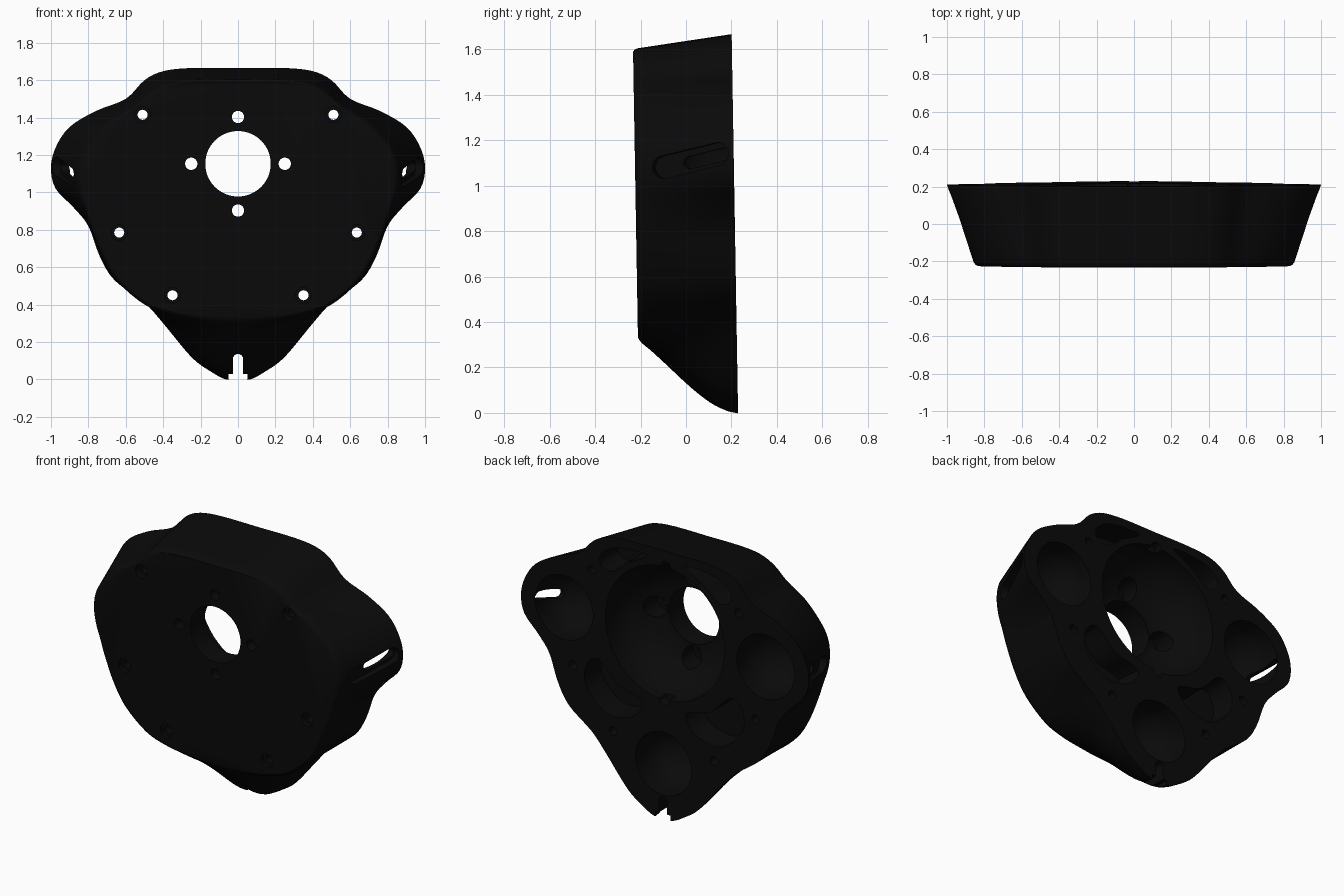
import bpy, bmesh, math
from mathutils import Matrix, Vector

cube = bpy.data.objects.get("Cube")
if cube:
    bpy.data.objects.remove(cube, do_unlink=True)

mat = bpy.data.materials.new("matte_black")
mat.use_nodes = True
BLACK = (0.003, 0.003, 0.003, 1)
mat.diffuse_color = BLACK
bsdf = next(n for n in mat.node_tree.nodes if n.type == 'BSDF_PRINCIPLED')
bsdf.inputs["Base Color"].default_value = BLACK


def loft(name, rings, matrix=None):
    """Closed solid through rings of equal point count."""
    bm = bmesh.new()
    loops = [[bm.verts.new(p) for p in ring] for ring in rings]
    n = len(loops[0])
    for a, b in zip(loops, loops[1:]):
        for i in range(n):
            j = (i + 1) % n
            bm.faces.new((a[i], a[j], b[j], b[i]))
    bm.faces.new(loops[0])
    bm.faces.new(loops[-1])
    bmesh.ops.recalc_face_normals(bm, faces=bm.faces)
    if matrix:
        bm.transform(matrix)
    mesh = bpy.data.meshes.new(name)
    bm.to_mesh(mesh)
    bm.free()
    ob = bpy.data.objects.new(name, mesh)
    bpy.context.collection.objects.link(ob)
    return ob


def smooth(points, closed=False, steps=4):
    """Catmull-Rom curve through 2D points."""
    pts = [Vector(p) for p in points]
    n = len(pts)
    out = []
    for i in range(n if closed else n - 1):
        q = [pts[(i + k) % n if closed else min(max(i + k, 0), n - 1)] for k in (-1, 0, 1, 2)]
        for s in range(steps):
            t = s / steps
            out.append(0.5 * (2 * q[1] + (q[2] - q[0]) * t
                              + (2 * q[0] - 5 * q[1] + 4 * q[2] - q[3]) * t * t
                              + (3 * q[1] - q[0] - 3 * q[2] + q[3]) * t ** 3))
    return out if closed else out + [pts[-1]]


def mirrored(half):
    pts = smooth(half)
    return pts + [Vector((-p.x, p.y)) for p in pts[-2:0:-1]]


# Housing: rear and front outlines, right half, top to bottom
rear = mirrored([(0, 1.665), (.25, 1.665), (.4, 1.648), (.5, 1.6), (.6, 1.5), (.76, 1.435),
                 (.9, 1.35), (.975, 1.24), (1, 1.13), (.975, 1.02), (.88, .92), (.8, .82),
                 (.74, .66), (.66, .53), (.5, .41), (.4, .3), (.25, .12), (.15, .045),
                 (.065, 0), (0, 0)])
front = mirrored([(0, 1.6), (.22, 1.6), (.36, 1.585), (.46, 1.54), (.55, 1.465), (.67, 1.39),
                  (.77, 1.29), (.83, 1.2), (.85, 1.1), (.84, 1), (.81, .9), (.78, .8),
                  (.72, .65), (.64, .52), (.5, .4), (.36, .35), (.2, .328), (.1, .32),
                  (.05, .32), (0, .32)])
Y_FRONT, Y_REAR = -.22, .215


def shell_ring(t, inset=0.0):
    ring = []
    for f, r in zip(front, rear):
        low = min(1, max(0, (.5 - r.y) / .3))          # lower lobe flares in a curve
        k = t + low * .9 * t * (1 - t) * t
        p = f.lerp(r, k)
        p = Vector((p.x * (1 - inset), .96 + (p.y - .96) * (1 - inset)))
        y = Y_FRONT + (Y_REAR - Y_FRONT) * t - .017 * (p.y - .83)
        ring.append((p.x, y, p.y))
    return ring


body = loft("housing", [shell_ring(0, .02), shell_ring(.015, .007)]
            + [shell_ring(.04 + .96 * i / 10) for i in range(11)])
body.data.materials.append(mat)

cutters = []


def lathe(name, x, z, profile, sides=48):
    """Round cutter about the y axis; profile holds (radius, y)."""
    rings = [[(x + r * math.cos(2 * math.pi * i / sides), y, z + r * math.sin(2 * math.pi * i / sides))
              for i in range(sides)] for r, y in profile]
    cutters.append(loft(name, rings))


def prism(name, pts, y0, y1, matrix=None, taper=1.0):
    c = sum((Vector(p) for p in pts), Vector((0, 0))) / len(pts)
    small = [c + (Vector(p) - c) * taper for p in pts]
    cutters.append(loft(name, [[(p[0], y0, p[1]) for p in small],
                               [(p[0], y1, p[1]) for p in pts]], matrix))


def capsule(length, width, n=10):
    r, h = width / 2, length / 2 - width / 2
    arc = [math.pi * i / n - math.pi / 2 for i in range(n + 1)]
    right = [(h + r * math.cos(a), r * math.sin(a)) for a in arc]
    return right + [(-x, -y) for x, y in right]


def box(x0, x1, z0, z1):
    return [(x0, z0), (x1, z0), (x1, z1), (x0, z1)]


def cup(name, x, z, r, y):
    arc = [math.radians(a) for a in range(4, 91, 6)] + [math.pi / 2]
    lathe(name, x, z, [(r * math.sin(a), y - r * math.cos(a)) for a in arc] + [(r, .4)])


OUT = .4
CZ = 1.153

# Central bowl with flat floor, bore and rim grooves
bowl = smooth([(.2, -.08), (.28, -.05), (.34, 0), (.387, .07), (.41, .15), (.415, .26)])
lathe("bowl_cut", 0, CZ, [(p.x, p.y) for p in bowl] + [(.415, OUT)], 64)
lathe("bore_cut", 0, CZ, [(.175, -OUT), (.175, OUT)], 64)
for s in (-1, 1):
    lathe("rim_groove_cut", 0, CZ + s * .415, [(.035, .15), (.035, OUT)], 20)

# Bolt holes with recessed seats around the bore
for i in range(4):
    a = i * math.pi / 2
    x, z = .25 * math.cos(a), CZ + .25 * math.sin(a)
    lathe("bolt_hole_cut", x, z, [(.033, -OUT), (.033, OUT)], 24)
    lathe("bolt_seat_cut", x, z, [(.065, -.165), (.065, .1)], 24)

# Lower cup with an open split at the tip
cup("lower_cup_cut", 0, .34, .195, .14)
slot = [(.028 * math.cos(math.pi * i / 8), .108 + .028 * math.sin(math.pi * i / 8)) for i in range(9)]
prism("tip_slot_cut", slot + [(-.028, -.2), (.028, -.2)], -.1, OUT)
prism("tip_notch_cut", box(-.052, .052, -.2, .03), -.1, OUT)

for s in (-1, 1):
    # Side cups, outer slot recesses and the slots through their walls
    cup("side_cup_cut", s * .7, 1.13, .2, .14)
    turn = (Matrix.Rotation(math.radians(-19 * s), 4, 'Z') @ Matrix.Rotation(math.radians(13), 4, 'X')
            @ Matrix.Rotation(math.radians(90), 4, 'Z'))
    for name, x, y, z, size, depth in (("slot_recess_cut", .93, .02, 1.11, (.36, .1), .04),
                                       ("slot_cut", .95, .08, 1.12, (.22, .055), .13)):
        place = Matrix.Translation((s * x, y, z)) @ turn
        prism(name, capsule(*size), s * depth, -s * .2, place)

    # Screw holes with shallow front seats
    for x, z in ((.51, 1.415), (.635, .785), (.35, .45)):
        lathe("screw_hole_cut", s * x, z, [(.027, -OUT), (.027, OUT)], 20)
        lathe("screw_seat_cut", s * x, z, [(.042, -OUT), (.042, -.19)], 24)

    # Lightening pockets below and above the bowl
    lower = smooth([(.14, .69), (.32, .75), (.46, .88), (.55, .82), (.55, .68), (.4, .54), (.21, .57)], True)
    upper = smooth([(.12, 1.61), (.34, 1.6), (.45, 1.53), (.45, 1.46), (.37, 1.44), (.26, 1.525)], True)
    prism("lower_pocket_cut", [(s * p.x, p.y) for p in lower], .06, OUT, taper=.9)
    prism("upper_pocket_cut", [(s * p.x, p.y) for p in upper], .03, OUT, taper=.95)

# Carve everything out of the housing
bpy.ops.object.select_all(action='DESELECT')
body.select_set(True)
bpy.context.view_layer.objects.active = body
for c in cutters:
    c.hide_render = True
    mod = body.modifiers.new(c.name, 'BOOLEAN')
    mod.operation = 'DIFFERENCE'
    mod.solver = 'EXACT'
    mod.object = c
    bpy.ops.object.modifier_apply(modifier=mod.name)
for c in cutters:
    bpy.data.objects.remove(c, do_unlink=True)
bpy.ops.object.shade_smooth_by_angle(angle=math.radians(32))
